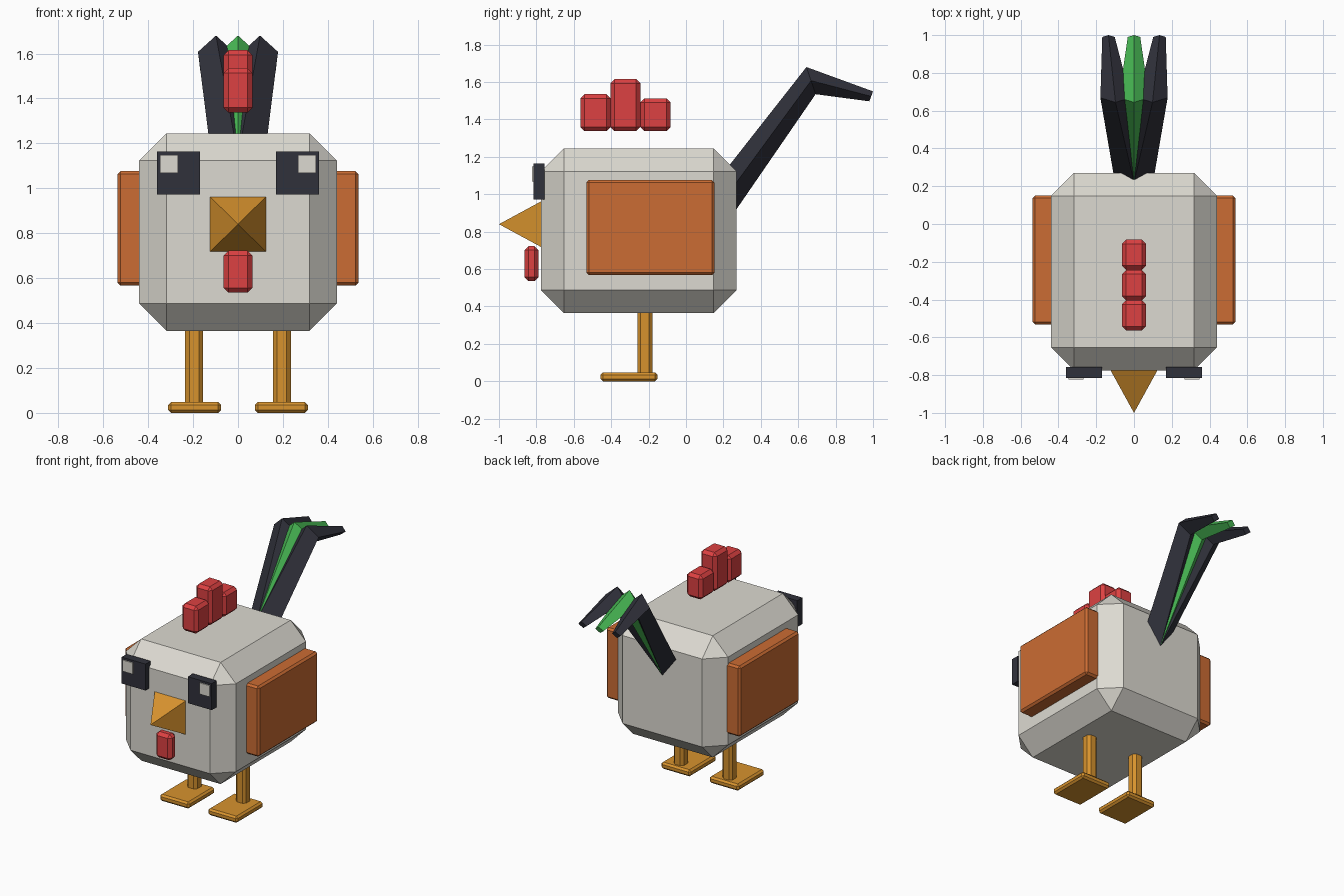
import bpy, bmesh
from mathutils import Vector

cube = bpy.data.objects.get("Cube")
if cube:
    bpy.data.objects.remove(cube, do_unlink=True)


def material(name, rgb):
    mat = bpy.data.materials.new(name)
    mat.use_nodes = True
    mat.diffuse_color = (*rgb, 1)
    bsdf = next(n for n in mat.node_tree.nodes if n.type == 'BSDF_PRINCIPLED')
    bsdf.inputs["Base Color"].default_value = (*rgb, 1)
    return mat


white = material("warm white", (0.72, 0.70, 0.64))
orange = material("burnt orange", (0.60, 0.15, 0.033))
yellow = material("amber", (0.68, 0.29, 0.027))
red = material("red", (0.72, 0.053, 0.054))
navy = material("dark navy", (0.030, 0.031, 0.044))
green = material("green", (0.065, 0.485, 0.089))


def finish(name, bm, mat):
    bmesh.ops.recalc_face_normals(bm, faces=bm.faces)
    mesh = bpy.data.meshes.new(name)
    bm.to_mesh(mesh)
    bm.free()
    mesh.materials.append(mat)
    obj = bpy.data.objects.new(name, mesh)
    bpy.context.collection.objects.link(obj)
    return obj


def box(name, xs, ys, zs, mat, chamfer=0):
    """Box between the given limits, with chamfered edges."""
    bm = bmesh.new()
    bmesh.ops.create_cube(bm, size=1)
    for v in bm.verts:
        v.co = Vector([lim[0] if c < 0 else lim[1]
                       for c, lim in zip(v.co, (xs, ys, zs))])
    if chamfer:
        bmesh.ops.bevel(bm, geom=bm.edges[:], offset=chamfer, segments=1,
                        affect='EDGES', profile=0.5)
    return finish(name, bm, mat)


def feather(name, side, mat):
    """Bent feather with a diamond section; side spreads it in x."""
    # centre x, half width, top (y, z), bottom (y, z)
    stations = [
        (0, 0.105, (0.22, 1.14), (0.27, 0.92)),
        (0.098, 0.08, (0.644, 1.68), (0.693, 1.535)),
        (0.135, 0.033, (1.0, 1.55), (0.98, 1.497)),
    ]
    bm = bmesh.new()
    rings = []
    for x, half, top, bottom in stations:
        t = Vector((x * side, *top))
        b = Vector((x * side, *bottom))
        mid, out = (t + b) / 2, Vector((half, 0, 0))
        rings.append([bm.verts.new(p) for p in (t, mid + out, b, mid - out)])
    for r0, r1 in zip(rings, rings[1:]):
        for i in range(4):
            j = (i + 1) % 4
            bm.faces.new((r0[i], r0[j], r1[j], r1[i]))
    bm.faces.new(rings[0])
    bm.faces.new(rings[-1])
    return finish(name, bm, mat)


# Body
box("body", (-0.44, 0.44), (-0.775, 0.27), (0.365, 1.245), white, 0.122)

# Comb and wattle
for part, y, top in (("front", -0.564, 1.535), ("middle", -0.404, 1.615),
                     ("back", -0.243, 1.513)):
    box("comb_" + part, (-0.064, 0.064), (y, y + 0.16), (1.337, top), red, 0.022)
box("wattle", (-0.064, 0.064), (-0.864, -0.789), (0.535, 0.723), red, 0.022)

# Beak: four-sided pyramid pointing forward
bm = bmesh.new()
base = [bm.verts.new((0.125 * sx, -0.773, 0.84 + 0.123 * sz))
        for sx, sz in ((-1, -1), (1, -1), (1, 1), (-1, 1))]
tip = bm.verts.new((0, -1, 0.84))
bm.faces.new(base)
for i in range(4):
    bm.faces.new((base[i], base[(i + 1) % 4], tip))
finish("beak", bm, yellow)

# Paired parts
for label, s in (("left", 1), ("right", -1)):
    def span(a, b):
        return sorted((a * s, b * s))
    box("wing_" + label, span(0.40, 0.537), (-0.532, 0.152), (0.567, 1.077),
        orange, 0.014)
    box("eye_" + label, span(0.169, 0.36), (-0.815, -0.757), (0.973, 1.164), navy)
    box("eye_glint_" + label, span(0.267, 0.347), (-0.823, -0.814),
        (1.068, 1.149), white)
    box("leg_" + label, span(0.155, 0.235), (-0.26, -0.18), (0.02, 0.40),
        yellow, 0.018)
    box("foot_" + label, span(0.075, 0.311), (-0.457, -0.152), (0, 0.048),
        yellow, 0.013)
    feather("tail_feather_" + label, s, navy)
feather("tail_feather_middle", 0, green)
